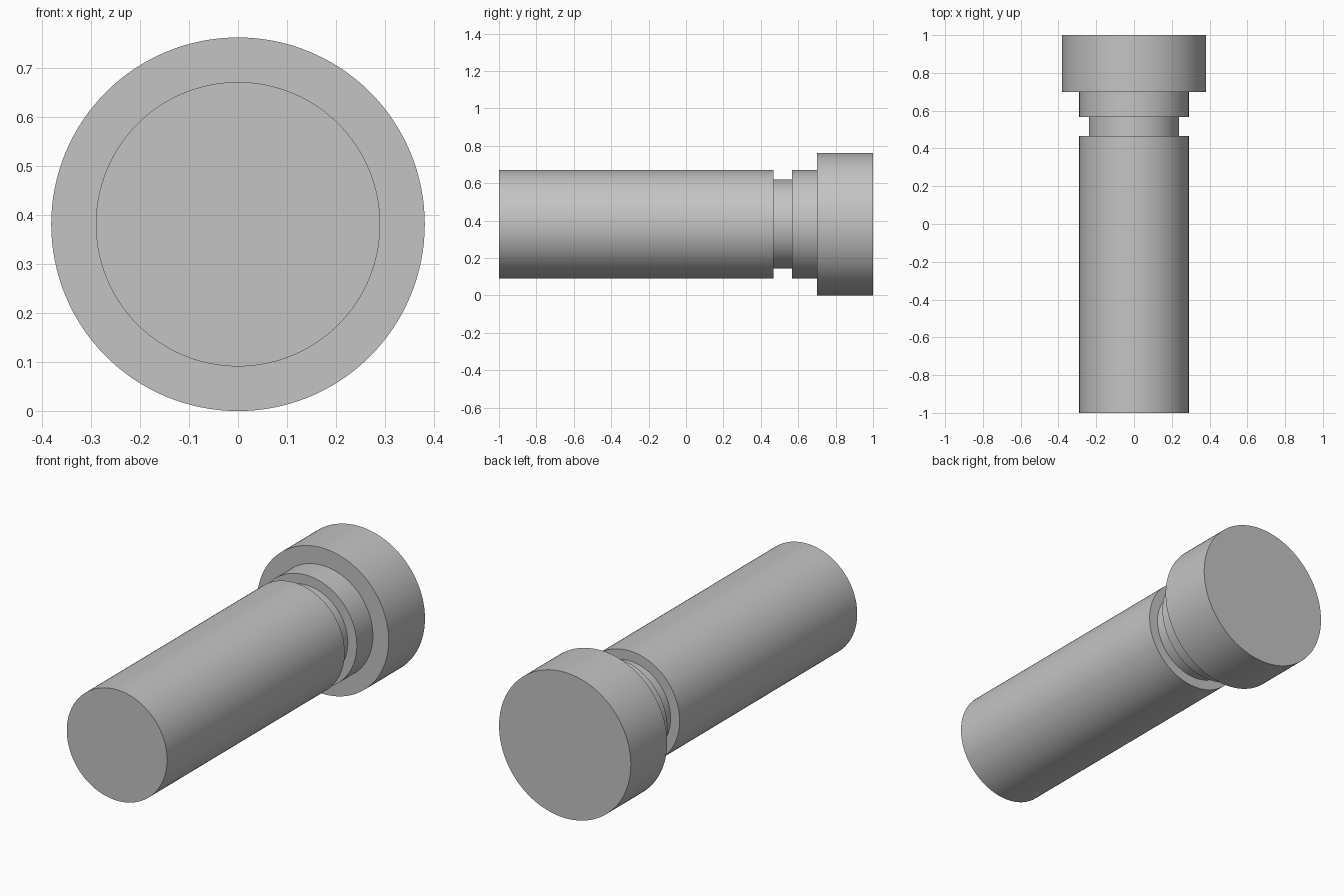
import bpy, bmesh, math
from mathutils import Matrix, Vector

cube = bpy.data.objects.get("Cube")
if cube:
    bpy.data.objects.remove(cube, do_unlink=True)

SEGMENTS = 128
HEAD_R, SHANK_R, GROOVE_R = 0.381, 0.29, 0.238

steel = bpy.data.materials.new("grey_steel")
steel.use_nodes = True
colour = (0.55, 0.55, 0.55, 1)
steel.diffuse_color = colour
steel.node_tree.nodes["Principled BSDF"].inputs["Base Color"].default_value = colour

# Half profile (radius, position along the axis): shank, groove, collar, head
profile = [
    (SHANK_R, -1), (SHANK_R, 0.467),
    (GROOVE_R, 0.467), (GROOVE_R, 0.567),
    (SHANK_R, 0.567), (SHANK_R, 0.70),
    (HEAD_R, 0.70), (HEAD_R, 1),
]

# Revolve the profile around the y axis and close both ends
bm = bmesh.new()
rings = []
for radius, y in profile:
    place = Matrix.Translation((0, y, HEAD_R)) @ Matrix.Rotation(math.pi / 2, 4, "X")
    ring = bmesh.ops.create_circle(bm, segments=SEGMENTS, radius=radius, matrix=place)
    rings.append(ring["verts"])
for a, b in zip(rings, rings[1:]):
    for i in range(SEGMENTS):
        j = (i + 1) % SEGMENTS
        bm.faces.new((a[i], a[j], b[j], b[i]))
for end in (rings[0], rings[-1]):
    bm.faces.new(end)
bmesh.ops.recalc_face_normals(bm, faces=bm.faces)

mesh = bpy.data.meshes.new("grooved_headed_pin")
bm.to_mesh(mesh)
bm.free()
mesh.materials.append(steel)
pin = bpy.data.objects.new("grooved_headed_pin", mesh)
bpy.context.collection.objects.link(pin)

# Smooth round walls, crisp steps
bpy.ops.object.select_all(action="DESELECT")
pin.select_set(True)
bpy.context.view_layer.objects.active = pin
bpy.ops.object.shade_smooth_by_angle(angle=math.radians(30))
